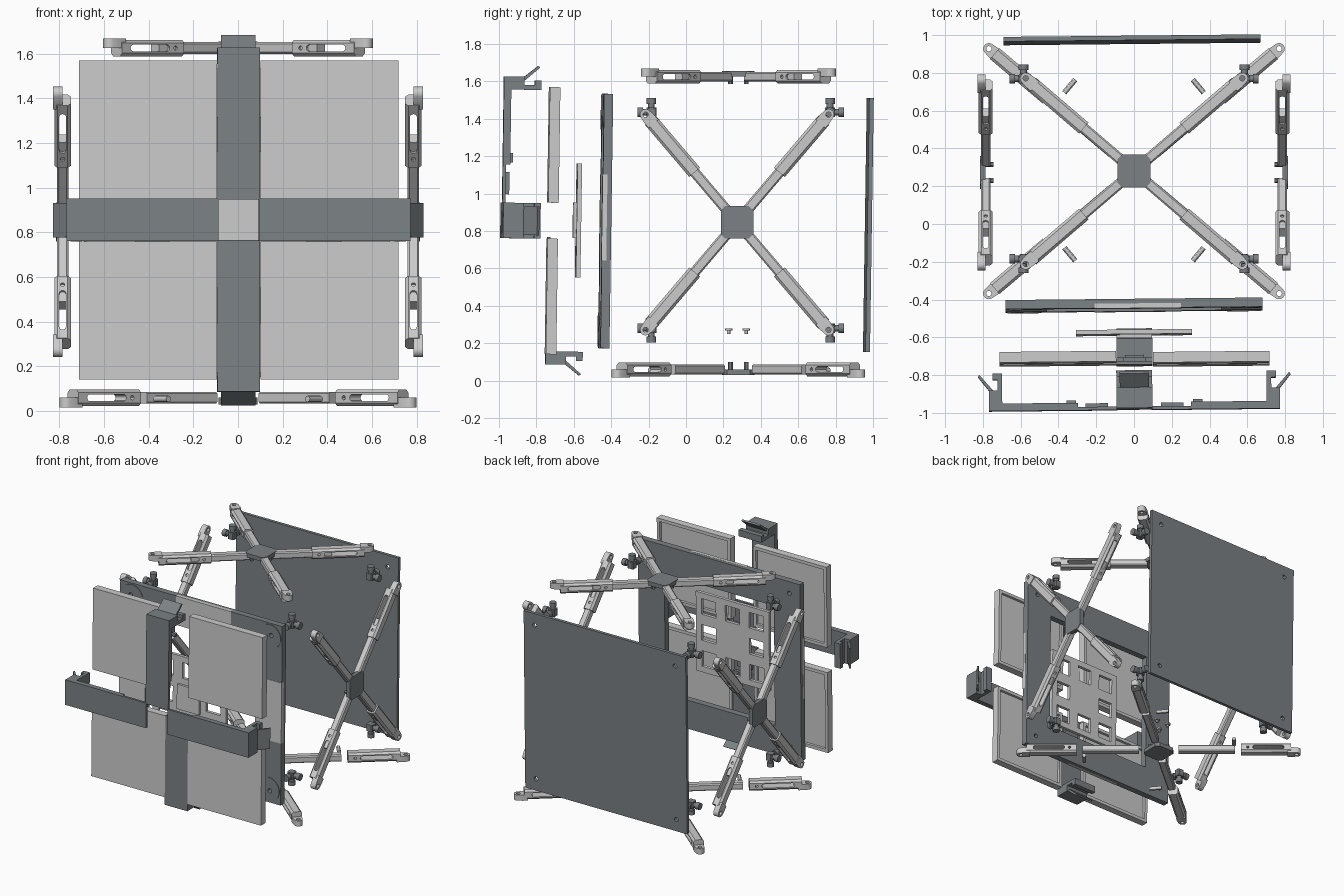
import bpy, bmesh, math
from mathutils import Matrix, Vector

if "Cube" in bpy.data.objects:
    bpy.data.objects.remove(bpy.data.objects["Cube"])

V = Vector
T = Matrix.Translation
dark = bpy.data.materials.new("slate")
dark.diffuse_color = (0.2, 0.22, 0.23, 1)
dark.use_nodes = True
dark.node_tree.nodes["Principled BSDF"].inputs["Base Color"].default_value = dark.diffuse_color
TILT = Matrix.Rotation(0.01, 4, 'Z') @ Matrix.Rotation(-0.015, 4, 'X')


def look(origin, x, z):
    """Frame with local X along x and local Z along z."""
    x, z = V(x).normalized(), V(z).normalized()
    m = Matrix((x, z.cross(x), z)).transposed().to_4x4()
    return T(V(origin)) @ m


def facing(x, y, z):
    """Slightly tilted frame: local XY is the upright plane, local Z faces the front."""
    return T((x, y, z)) @ TILT @ look((0, 0, 0), (1, 0, 0), (0, -1, 0))


def rect(w, h, cx=0, cy=0):
    return [(cx - w, cy - h), (cx + w, cy - h), (cx + w, cy + h), (cx - w, cy + h)]


def circle(r, cx=0, cy=0, n=20):
    return [(cx + r * math.cos(2 * math.pi * i / n), cy + r * math.sin(2 * math.pi * i / n)) for i in range(n)]


def cut_rect(w, h, c):
    return [(-w + c, -h), (w - c, -h), (w, -h + c), (w, h - c), (w - c, h), (-w + c, h), (-w, h - c), (-w, -h + c)]


def add(name, mesh, m, mat=None):
    ob = bpy.data.objects.new(name, mesh)
    bpy.context.collection.objects.link(ob)
    ob.matrix_world = m
    if mat and not mesh.materials:
        mesh.materials.append(mat)
    return ob


def baked(ob):
    dg = bpy.context.evaluated_depsgraph_get()
    mesh = bpy.data.meshes.new_from_object(ob.evaluated_get(dg))
    bpy.data.objects.remove(ob)
    return mesh


def prism(name, loops, z0, z1, m, mat=None):
    """Extrude a flat outline (further loops are holes) from z0 to z1."""
    cu = bpy.data.curves.new(name, 'CURVE')
    cu.dimensions, cu.fill_mode, cu.extrude = '2D', 'BOTH', (z1 - z0) / 2
    for loop in loops:
        sp = cu.splines.new('POLY')
        sp.points.add(len(loop) - 1)
        for p, (x, y) in zip(sp.points, loop):
            p.co = (x, y, 0, 1)
        sp.use_cyclic_u = True
    mesh = baked(add(name, cu, Matrix()))
    bm = bmesh.new()
    bm.from_mesh(mesh)
    bmesh.ops.remove_doubles(bm, verts=bm.verts, dist=1e-5)
    bmesh.ops.translate(bm, verts=bm.verts, vec=(0, 0, (z0 + z1) / 2))
    bmesh.ops.recalc_face_normals(bm, faces=bm.faces)
    bm.to_mesh(mesh)
    bm.free()
    return add(name, mesh, m, mat)


# Back panel with four corner holes
holes = [circle(0.016, sx * 0.59, sz * 0.59) for sx in (-1, 1) for sz in (-1, 1)]
prism("back_panel", [rect(0.68, 0.68)] + holes, -0.012, 0.012, facing(-0.01, 0.975, 0.832), dark)

# Front frame with window, corner discs and rim inlays
F = facing(0, -0.43, 0.853)
prism("front_frame", [rect(0.68, 0.68), rect(0.46, 0.46)] + holes, -0.024, 0.024, F, dark)
for sx in (-1, 1):
    for sz in (-1, 1):
        prism("frame_corner_disc", [circle(0.09, sx * 0.58, sz * 0.58, 32), circle(0.016, sx * 0.59, sz * 0.59)],
              0.024, 0.028, F, dark)
for w, h, cx, cy in ((0.23, 0.11, 0.02, 0.571), (0.23, 0.11, 0.02, -0.571),
                     (0.11, 0.23, 0.571, 0.02), (0.11, 0.23, -0.571, 0.02)):
    prism("frame_rim_inlay", [rect(w, h, cx, cy)], 0.0, 0.026, F)

# Lattice plate with eight windows and a centre boss
L = facing(0, -0.575, 0.857)
windows = [rect(0.06, 0.06, 0.2 * i, 0.2 * j) for i in (-1, 0, 1) for j in (-1, 0, 1) if i or j]
prism("lattice_plate", [rect(0.307, 0.305)] + windows, -0.012, 0.012, L)
prism("lattice_boss", [rect(0.094, 0.094)], 0.012, 0.03, L)

# Four front panels, recessed at the back
for sx in (-1, 1):
    for y, z in ((-0.707, 1.26), (-0.72, 0.45)):
        P = facing(sx * 0.406 + 0.003, y, z)
        prism("panel_face", [rect(0.309, 0.309)], -0.008, 0.028, P)
        prism("panel_rim", [rect(0.309, 0.309), rect(0.285, 0.285)], -0.028, -0.008, P)

# Cross bars with clip brackets; profile is (along, depth)
BAR = [(.09, 0), (.77, 0), (.77, .11), (.725, .11), (.725, .165), (.75, .165), (.75, .2),
       (.7, .2), (.7, .04), (.3, .04), (.3, .018), (.09, .018)]
FLAP = [(.755, .09), (.828, .182), (.82, .193), (.748, .11)]
for u, y in (((0, 0, 1), -0.985), ((0, 0, -1), -0.742), ((1, 0, 0), -0.985), ((-1, 0, 0), -0.985)):
    B = T((0.003, y, 0.857)) @ TILT @ look((0, 0, 0), u, V(u).cross(V((0, 1, 0))))
    prism("cross_bar", [BAR], -0.095, 0.095, B, dark)
    prism("clip_flap", [FLAP], -0.077, 0.077, B, dark)
    prism("bar_block", [rect(0.06, 0.01, 0.2, 0.027)], -0.06, 0.06, B, dark)
    prism("bar_stub", [rect(0.025, 0.008, 0.335, 0.046)], -0.05, 0.05, B, dark)

# Shared outer arm body: chamfered tube with a long slot through its sides
ALONG = look((0, 0, 0), (0, 1, 0), (1, 0, 0))
body = prism("outer_arm", [cut_rect(0.038, 0.037, 0.014)], 0.35, 0.715, ALONG)
slot = [(x + 0.015 * math.cos(a), 0.015 * math.sin(a)) for x, a0 in ((0.65, -90), (0.45, 90))
        for a in [math.radians(a0 + 30 * k) for k in range(7)]]
side = look((0, 0, 0), (1, 0, 0), (0, 1, 0))
cutter = prism("slot_cutter", [slot], -0.1, 0.1, side)
hole = prism("hole_cutter", [circle(0.01, 0.4, 0, 12)], -0.1, 0.1, side)
for c in (cutter, hole):
    c.hide_render = True
    mod = body.modifiers.new("slot", 'BOOLEAN')
    mod.object, mod.operation, mod.solver = c, 'DIFFERENCE', 'EXACT'
outer_mesh = baked(body)
outer_mesh.transform(ALONG)
for c in (cutter, hole):
    bpy.data.objects.remove(c)
EYE = [(0.69, -0.034), (0.725, -0.034)] + \
      [(0.755 + 0.03 * math.cos(math.radians(a)), 0.03 * math.sin(math.radians(a))) for a in range(-80, 81, 20)] + \
      [(0.725, 0.034), (0.69, 0.034)]


def x_brace(name, c, n, a, b, ca, cb, inner_shift=0, outer_shift=0):
    """Hub plate with four telescoping arms, lying across normal n."""
    c, n, a, b = V(c), V(n), V(a), V(b)
    H = look(c, a, n)
    prism(name + "_hub", [cut_rect(0.087, 0.087, 0.025)], 0.0, 0.03, H, dark)
    for sa in (-1, 1):
        for sb in (-1, 1):
            d = (a * ca * sa + b * cb * sb).normalized()
            A = look(c, d, n)
            prism(name + "_hub_prong", [circle(0.013, 0.065, 0, 12)], -0.04, 0.0, A, dark)
            I = look(c + d * inner_shift, d, n)
            prism(name + "_inner_arm", [cut_rect(0.028, 0.026, 0.008)], 0.08, 0.49, I @ ALONG)
            O = look(c + d * outer_shift, d, n)
            add(name + "_outer_arm", outer_mesh, O)
            prism(name + "_arm_eyelet", [EYE, circle(0.014, 0.755, 0, 16)], 0.0, 0.043, O)


X, Y, Z = (1, 0, 0), (0, 1, 0), (0, 0, 1)
for s, name in ((1, "right_brace"), (-1, "left_brace")):
    x_brace(name, (s * 0.785, 0.273, 0.847), (s, 0, 0), Y, Z, 0.487, 0.573)
x_brace("top_brace", (0, 0.28, 1.625), Z, X, Y, 0.572, 0.49)
x_brace("bottom_brace", (0, 0.28, 0.06), (0, 0, -1), X, Y, 0.765, 0.645, 0.065, 0.25)

# Loose pins around the bottom brace
for sx in (-1, 1):
    for y, sy in ((0.73, 1), (-0.16, -1)):
        d = V((0.765 * sx, 0.645 * sy, 0)).cross(V(Z))
        prism("slot_pin", [circle(0.014, n=12)], -0.045, 0.045, look((sx * 0.34, y, 0.055), Z, d))
    for y in (0.228, 0.322):
        prism("hub_pin_head", [circle(0.02, n=12)], 0.268, 0.28, T((sx * 0.05, y, 0)))
        prism("hub_pin_shaft", [circle(0.009, n=12)], 0.25, 0.268, T((sx * 0.05, y, 0)))

# Eight three-way corner joints
for sx in (-1, 1):
    for sy, y in ((-1, -0.185), (1, 0.77)):
        for sz, z in ((-1, 0.28), (1, 1.435)):
            c = (sx * 0.585, y, z)
            prism("joint_core", [cut_rect(0.026, 0.026, 0.008)], -0.026, 0.026, T(c), dark)
            for ax, up in (((sx, 0, 0), Z), ((0, sy, 0), Z), ((0, 0, sz), X)):
                J = look(c, up, ax)
                prism("joint_post", [circle(0.018, n=14)], 0.02, 0.045, J, dark)
                prism("joint_cap", [circle(0.026, n=14)], 0.045, 0.075, J, dark)

# Smooth round parts, keep edges crisp
bpy.ops.object.select_all(action='SELECT')
bpy.context.view_layer.objects.active = bpy.context.scene.objects[0]
bpy.ops.object.shade_smooth_by_angle(angle=math.radians(30))
